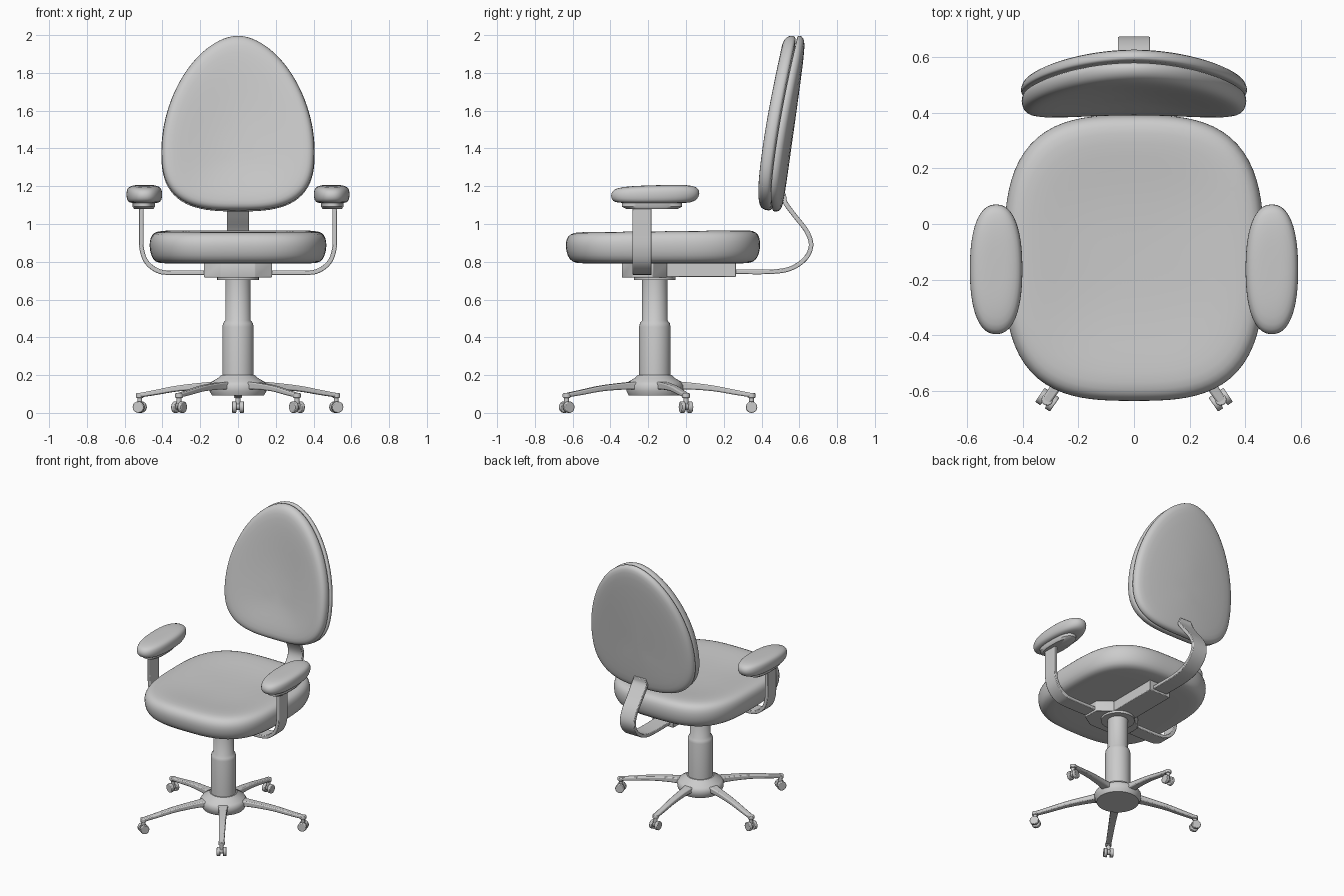
import bpy, bmesh, math
from mathutils import Matrix, Vector

if "Cube" in bpy.data.objects:
    bpy.data.objects.remove(bpy.data.objects["Cube"])

CY = -0.165  # y of the pedestal axis


def finish(name, bm, mat=Matrix(), angle=40, subsurf=0, bevel=0):
    bmesh.ops.recalc_face_normals(bm, faces=bm.faces)
    me = bpy.data.meshes.new(name)
    bm.to_mesh(me)
    bm.free()
    ob = bpy.data.objects.new(name, me)
    bpy.context.collection.objects.link(ob)
    ob.matrix_world = mat
    bpy.ops.object.select_all(action='DESELECT')
    ob.select_set(True)
    bpy.context.view_layer.objects.active = ob
    if bevel:
        m = ob.modifiers.new("bevel", 'BEVEL')
        m.width, m.segments, m.limit_method = bevel, 2, 'ANGLE'
    if subsurf:
        m = ob.modifiers.new("smooth", 'SUBSURF')
        m.levels = m.render_levels = subsurf
        bpy.ops.object.shade_smooth()
    else:
        bpy.ops.object.shade_smooth_by_angle(angle=math.radians(angle))
    return ob


def stack(name, outline, profile, place, seg=48, **kw):
    """Rings of a scaled outline; profile = (scale, height), with end centres at scale 0."""
    bm = bmesh.new()
    rings = []
    for s, h in profile:
        if s == 0:
            rings.append([bm.verts.new(place(0, 0, h))])
            continue
        ring = []
        for i in range(seg):
            u, v = outline(2 * math.pi * i / seg)
            ring.append(bm.verts.new(place(u * s, v * s, h)))
        rings.append(ring)
    for a, b in zip(rings, rings[1:]):
        for i in range(seg):
            j = (i + 1) % seg
            f = [a[i % len(a)], a[j % len(a)], b[j % len(b)], b[i % len(b)]]
            bm.faces.new(list(dict.fromkeys(f)))
    return finish(name, bm, **kw)


def superellipse(a, b, n, b_low=None, n_low=None):
    def f(t):
        c, s = math.cos(t), math.sin(t)
        low = b_low is not None and s < 0
        bb, nn = (b_low, n_low) if low else (b, n)
        r = (abs(c) ** nn + abs(s) ** nn) ** (-1 / nn)
        return a * r * c, bb * r * s
    return f


def spline(pts, steps=6):
    """Catmull-Rom samples through the points."""
    p = [Vector(q) for q in pts]
    p = [2 * p[0] - p[1]] + p + [2 * p[-1] - p[-2]]
    out = []
    for a, b, c, d in zip(p, p[1:], p[2:], p[3:]):
        for k in range(steps):
            t = k / steps
            out.append(0.5 * (2 * b + (c - a) * t + (2 * a - 5 * b + 4 * c - d) * t * t
                              + (3 * b - a - 3 * c + d) * t ** 3))
    return out + [p[-2]]


def strap(name, pts, mat, bevel=0.004):
    """Bar along (x, z, width, thickness) points, width running along y."""
    path = spline(pts)
    bm = bmesh.new()
    rings = []
    for i, q in enumerate(path):
        d = path[min(i + 1, len(path) - 1)] - path[max(i - 1, 0)]
        n = Vector((-d[1], d[0])).normalized() * q[3] / 2
        rings.append([bm.verts.new((q[0] + k * n.x, w * q[2] / 2, q[1] + k * n.y))
                      for k, w in ((1, 1), (1, -1), (-1, -1), (-1, 1))])
    for a, b in zip(rings, rings[1:]):
        for i in range(4):
            bm.faces.new((a[i], a[i - 1], b[i - 1], b[i]))
    bm.faces.new(rings[0])
    bm.faces.new(rings[-1])
    return finish(name, bm, mat, bevel=bevel)


def prism(name, pts, z0, z1):
    bm = bmesh.new()
    f = bm.faces.new([bm.verts.new((x, y, z0)) for x, y in pts])
    ext = bmesh.ops.extrude_face_region(bm, geom=[f])['geom']
    bmesh.ops.translate(bm, vec=(0, 0, z1 - z0),
                        verts=[g for g in ext if isinstance(g, bmesh.types.BMVert)])
    return finish(name, bm, bevel=0.004)


def turned(name, profile):
    return stack(name, superellipse(1, 1, 2), profile, lambda u, v, h: (u, v + CY, h))


# Seat cushion, slightly dished
stack("seat", superellipse(0.47, 0.517, 3.1),
      [(0, .79), (.5, .79), (.84, .79), (.93, .797), (.98, .83), (1, .885), (.99, .925),
       (.955, .952), (.88, .964), (.72, .96), (.5, .948), (.25, .943), (0, .942)],
      lambda u, v, h: (u, v - 0.122, h + (0.012 * v if h > 0.9 else 0)), subsurf=1)

# Backrest: front cushion and rear shell meeting at a seam
egg = superellipse(0.408, 0.6, 1.8, 0.335, 3)


def lean(u, v, h):
    z = 1.402 + v
    return u, 0.458 + 0.14 * (z - 1.08) - 0.2 * u * u + h, z + (-.1 * h)


stack("backrest_cushion", egg,
      [(0, 0), (.6, 0), (.96, 0), (.985, -.006), (.995, -.025), (.98, -.05), (.94, -.067),
       (.86, -.074), (.65, -.07), (.35, -.058), (0, -.054)], lean, subsurf=1)
stack("backrest_shell", egg,
      [(0, 0), (.6, 0), (.97, 0), (.995, .005), (1, .018), (.985, .036), (.94, .048),
       (.8, .053), (.4, .054), (0, .054)], lean, subsurf=1)

# Mechanism under the seat
prism("arm_mount", [(-.09, -.34), (.09, -.34), (.18, -.285), (.18, -.175), (.09, -.10),
                    (-.09, -.10), (-.18, -.175), (-.18, -.285)], .717, .795)
prism("tilt_box", [(-.085, -.11), (.085, -.11), (.085, .265), (-.085, .265)], .72, .795)
turned("column_flange", [(0, .703), (.11, .703), (.11, .72), (0, .72)])

# Curved bar carrying the backrest
strap("backrest_bar", [(.24, .747, .115, .024), (.44, .747, .115, .024), (.55, .763, .115, .024),
                       (.63, .815, .115, .024), (.662, .885, .115, .024), (.64, .96, .115, .024),
                       (.575, 1.045, .115, .024), (.525, 1.115, .115, .024),
                       (.52, 1.16, .09, .02)], Matrix.Rotation(math.pi / 2, 4, 'Z'))

# Armrests
for side, s in (("left", -1), ("right", 1)):
    path = [(.15, .742), (.36, .742), (.43, .755), (.485, .80), (.51, .87), (.513, .96), (.513, 1.09)]
    strap(side + "_arm_bar", [(s * x, z, .1, .024) for x, z in path],
          Matrix.Translation((0, -.232, 0)))
    stack(side + "_arm_plate", superellipse(.06, .16, 2.5),
          [(0, 1.08), (.85, 1.08), (1, 1.092), (1, 1.125), (0, 1.125)],
          lambda u, v, h: (u + s * .499, v - .18, h))
    stack(side + "_arm_pad", superellipse(.096, .237, 2.4),
          [(0, 1.11), (.5, 1.11), (.83, 1.112), (.95, 1.126), (1, 1.153), (.97, 1.18),
           (.87, 1.196), (.6, 1.204), (.3, 1.205), (0, 1.205)],
          lambda u, v, h: (u + s * .496, v - .163, h + (.03 * v if h > 1.12 else 0)),
          seg=32, subsurf=1)

# Gas column and hub
turned("column", [(0, .15), (.083, .15), (.083, .455), (.079, .475), (.067, .49), (.067, .71), (0, .71)])
turned("base_hub", [(0, .092), (.138, .092), (.15, .115), (.153, .145), (.14, .165),
                    (.105, .185), (.09, .2), (0, .2)])

# Five legs with twin-wheel casters
for i, (x, y) in enumerate([(0, .347), (.52, 0), (-.52, 0), (.312, -.632), (-.312, -.632)], 1):
    L = math.hypot(x, y - CY)
    m = Matrix.Translation((0, CY, 0)) @ Matrix.Rotation(math.atan2(y - CY, x), 4, 'Z')
    strap(f"base_leg_{i}", [(.08, .142, .09, .05), (.17, .143, .056, .038), (.6 * L, .13, .044, .03),
                            (.85 * L, .107, .038, .026), (L + .01, .092, .034, .022)], m, .007)
    bm = bmesh.new()
    across = Matrix.Rotation(math.pi / 2, 4, 'X')

    def disc(r, depth, loc, rot=Matrix()):
        bmesh.ops.create_cone(bm, cap_ends=True, segments=20, radius1=r, radius2=r, depth=depth,
                              matrix=Matrix.Translation(loc) @ rot)
    for w in (-.0205, .0205):
        disc(.0305, .023, (0, w, .0305), across)
    disc(.018, .03, (0, 0, .034), across)
    disc(.013, .055, (0, 0, .07))
    disc(.021, .024, (0, 0, .092))
    finish(f"caster_{i}", bm, m @ Matrix.Translation((L, 0, 0)), bevel=.004)
